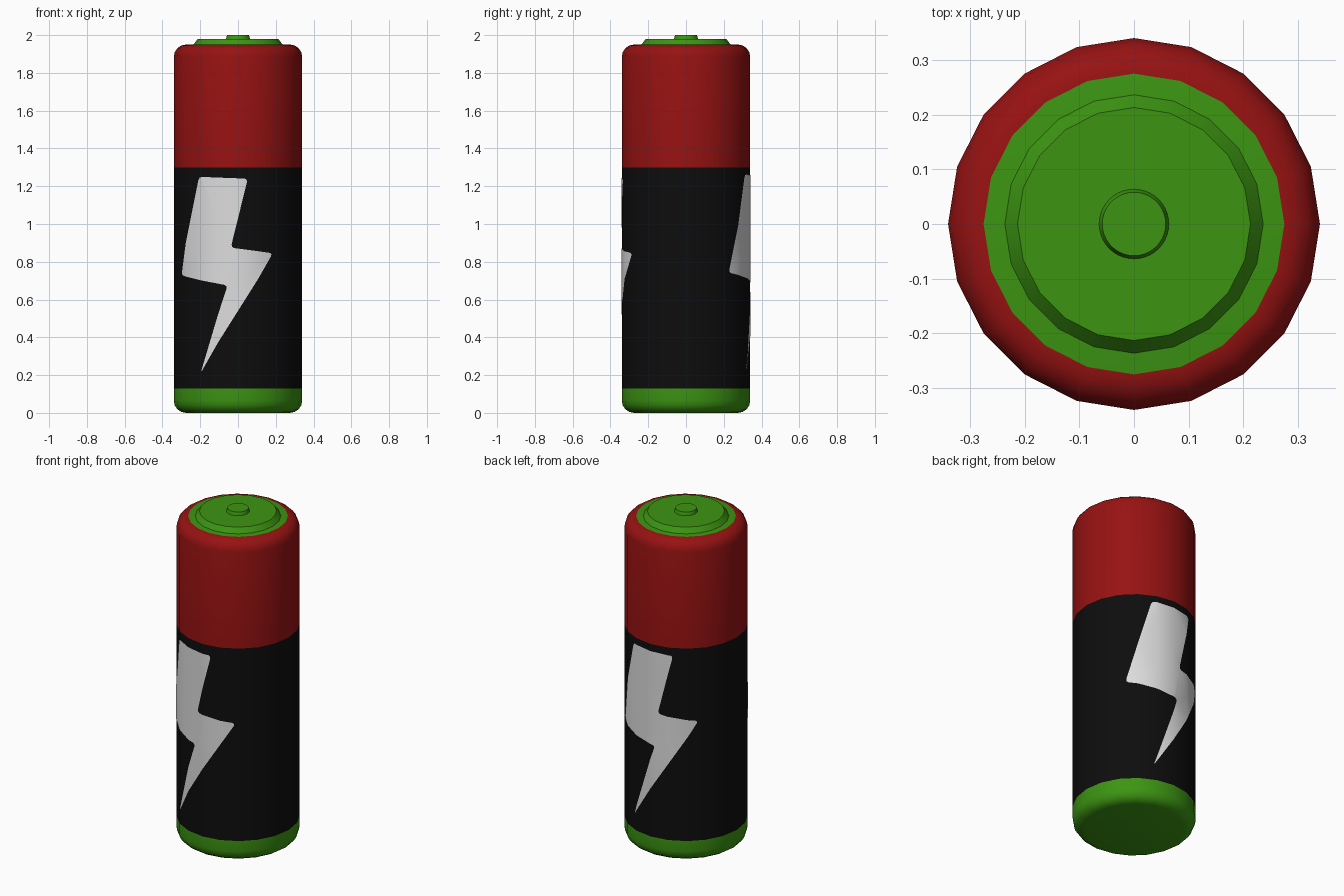
import bpy, bmesh, math
from mathutils import Vector

if "Cube" in bpy.data.objects:
    bpy.data.objects.remove(bpy.data.objects["Cube"])

R, SIDES = 0.34, 20


def material(name, rgb):
    m = bpy.data.materials.new(name)
    m.diffuse_color = (*rgb, 1)
    m.use_nodes = True
    m.node_tree.nodes["Principled BSDF"].inputs["Base Color"].default_value = m.diffuse_color
    return m


green = material("green", (0.045, 0.30, 0.006))
black = material("black", (0.004, 0.004, 0.004))
red = material("red", (0.31, 0.006, 0.006))
silver = material("light_grey", (0.72, 0.72, 0.72))


def finish(bm, name, mats):
    me = bpy.data.meshes.new(name)
    bm.to_mesh(me)
    bm.free()
    ob = bpy.data.objects.new(name, me)
    bpy.context.collection.objects.link(ob)
    for m in mats:
        me.materials.append(m)
    bpy.ops.object.select_all(action='DESELECT')
    ob.select_set(True)
    bpy.context.view_layer.objects.active = ob
    bpy.ops.object.shade_smooth_by_angle(angle=math.radians(35))
    return ob


def lathe(name, profile, sides, mats, rule=lambda c: 0):
    """Turn (radius, z) points, listed bottom to top, around the z axis."""
    bm = bmesh.new()
    rings = [[bm.verts.new((r * math.cos(math.tau * i / sides),
                            r * math.sin(math.tau * i / sides), z))
              for i in range(sides)] for r, z in profile]
    for a, b in zip(rings, rings[1:]):
        for i in range(sides):
            j = (i + 1) % sides
            bm.faces.new((a[i], a[j], b[j], b[i]))
    bm.faces.new(rings[0][::-1])
    bm.faces.new(rings[-1])
    for f in bm.faces:
        f.material_index = rule(f)
    return finish(bm, name, mats)


# Body: rounded at both ends, coloured in bands by height
B = 0.065
arc = [math.radians(a) for a in (0, 22.5, 45, 67.5, 90)]
bottom = [(R - B + B * math.sin(a), B - B * math.cos(a)) for a in arc]
top = [(R - B + B * math.cos(a), 1.95 - B + B * math.sin(a)) for a in arc]


def band(f):
    z = f.calc_center_median().z
    if z < 0.13 or z > 1.949:
        return 0
    return 1 if z < 1.3 else 2


lathe("battery_body", bottom + [(R, 0.13), (R, 1.30)] + top, SIDES,
      [green, black, red], band)

# Terminal plate and contact nub
lathe("terminal_plate", [(0.237, 1.949), (0.213, 1.98)], SIDES, [green])
lathe("contact_nub", [(0.064, 1.979), (0.058, 2.0)], 40, [green])

# Lightning bolt outline: (body facets from the front centre line, height)
BOLT = [(-2.07, 1.25), (0.49, 1.24), (-0.36, 0.875), (1.82, 0.845),
        (-1.97, 0.21), (-0.52, 0.675), (-3.45, 0.73)]


def on_body(u, z):
    """Place unrolled facet position u on the flat-sided body."""
    k = math.floor(u)
    ends = [Vector((math.sin(math.tau * i / SIDES), -math.cos(math.tau * i / SIDES), 0))
            for i in (k, k + 1)]
    p = ends[0].lerp(ends[1], u - k) * (R + 0.002)
    return Vector((p.x, p.y, z))


def bolt(name, shift, lift):
    bm = bmesh.new()
    chord = 2 * R * math.sin(math.pi / SIDES)
    vs = [bm.verts.new(((u + shift) * chord, 0, z + lift)) for u, z in BOLT]
    bm.faces.new(vs[::-1])
    bmesh.ops.bevel(bm, geom=bm.verts[:], offset=0.018, segments=2,
                    profile=0.5, affect='VERTICES')
    bmesh.ops.triangulate(bm, faces=bm.faces[:])
    # cut along the body's facet edges, then wrap
    first = math.floor(shift) - 5
    for k in range(first, first + 12):
        bmesh.ops.bisect_plane(bm, geom=bm.verts[:] + bm.edges[:] + bm.faces[:],
                               plane_co=(k * chord, 0, 0), plane_no=(1, 0, 0), dist=1e-5)
    for v in bm.verts:
        v.co = on_body(v.co.x / chord, v.co.z)
    bm.normal_update()
    for f in bm.faces:
        c = f.calc_center_median()
        if f.normal.x * c.x + f.normal.y * c.y < 0:
            f.normal_flip()
    return finish(bm, name, [silver])


bolt("front_bolt", 0, 0)
bolt("back_bolt", SIDES / 2 + 0.78, 0.013)
